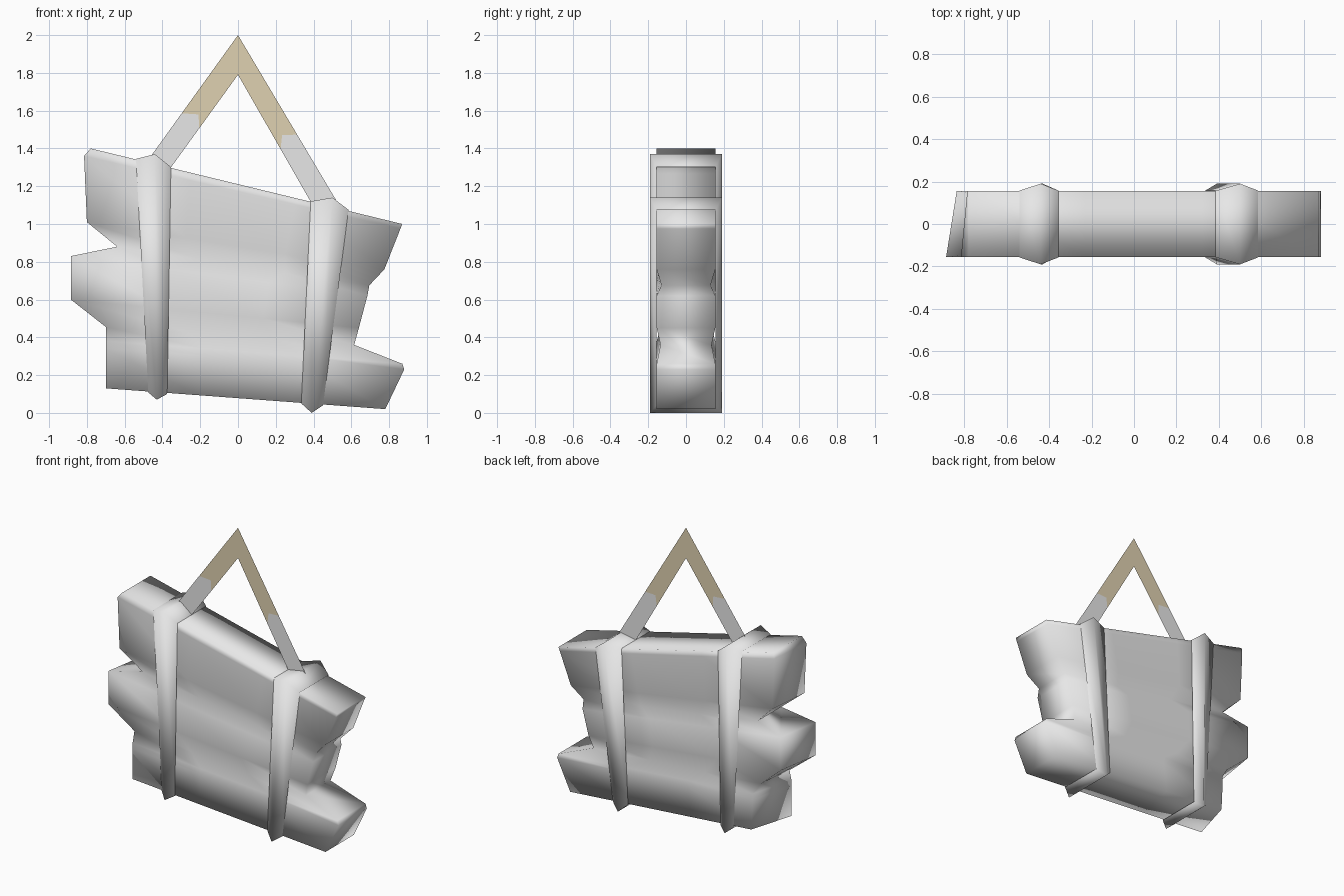
import bpy
import bmesh
from mathutils import Vector

cube = bpy.data.objects.get("Cube")
if cube:
    bpy.data.objects.remove(cube, do_unlink=True)


def material(name, color):
    mat = bpy.data.materials.new(name)
    mat.use_nodes = True
    mat.diffuse_color = color
    mat.node_tree.nodes["Principled BSDF"].inputs["Base Color"].default_value = color
    return mat


GREY = material("plain_grey", (0.8, 0.8, 0.8, 1))
TAN = material("rope_tan", (0.74, 0.64, 0.44, 1))


def add_object(name, bm, mat, smooth=True):
    bmesh.ops.recalc_face_normals(bm, faces=bm.faces[:])
    for f in bm.faces:
        f.smooth = smooth
    mesh = bpy.data.meshes.new(name)
    bm.to_mesh(mesh)
    bm.free()
    mesh.materials.append(mat)
    obj = bpy.data.objects.new(name, mesh)
    bpy.context.collection.objects.link(obj)
    return obj


def bridge(bm, ring_a, ring_b, closed=True):
    n = len(ring_a)
    for i in range(n if closed else n - 1):
        j = (i + 1) % n
        bm.faces.new((ring_a[i], ring_a[j], ring_b[j], ring_b[i]))


# Board of three fused planks: each row is left x, left z, right x, right z,
# half depth, and how far the left end slants in toward the back
ROWS = [
    (-0.78, 1.40, 0.87, 1.00, 0.155, 0.0),
    (-0.815, 1.36, 0.86, 0.975, 0.155, 0.03),
    (-0.80, 1.01, 0.775, 0.76, 0.155, 0.03),
    (-0.64, 0.88, 0.695, 0.675, 0.13, 0.0),
    (-0.885, 0.83, 0.685, 0.62, 0.155, 0.05),
    (-0.885, 0.60, 0.64, 0.45, 0.155, 0.05),
    (-0.70, 0.455, 0.615, 0.36, 0.135, 0.03),
    (-0.70, 0.38, 0.87, 0.26, 0.155, 0.08),
    (-0.70, 0.34, 0.88, 0.23, 0.155, 0.08),
    (-0.70, 0.13, 0.78, 0.02, 0.155, 0.09),
]
SEGMENTS = 3


def board_ring(bm, t):
    front, back = [], []
    for lx, lz, rx, rz, depth, slant in ROWS:
        z = lz + (rz - lz) * t
        front.append(bm.verts.new((lx + (rx - lx) * t, -depth, z)))
        start = lx + slant
        back.append(bm.verts.new((start + (rx - start) * t, depth, z)))
    return front, back


bm = bmesh.new()
rings = [board_ring(bm, s / SEGMENTS) for s in range(SEGMENTS + 1)]
for (fa, ba), (fb, bb) in zip(rings, rings[1:]):
    bridge(bm, fa + ba[::-1], fb + bb[::-1])
for front, back in (rings[0], rings[-1]):
    bridge(bm, front, back, closed=False)
add_object("plank_board", bm, GREY)


# Straps: a ridged band wrapped around the board
def strap(name, top, bottom):
    bm = bmesh.new()
    depths = (0.157, 0.19, 0.157)
    corners = []
    for side, profile in ((-1, top), (-1, bottom), (1, bottom), (1, top)):
        corners.append([bm.verts.new((x, side * d, z))
                        for (x, z), d in zip(profile, depths)])
    for i in range(4):
        bridge(bm, corners[i], corners[(i + 1) % 4], closed=False)
    add_object(name, bm, GREY)


strap("right_strap",
      ((-0.54, 1.345), (-0.44, 1.37), (-0.355, 1.302)),
      ((-0.475, 0.108), (-0.43, 0.07), (-0.375, 0.10)))
strap("left_strap",
      ((0.385, 1.12), (0.50, 1.14), (0.585, 1.075)),
      ((0.335, 0.05), (0.39, 0.0), (0.45, 0.04)))


# Hanging rope: flat sheets in the middle of the board
def sheet(name, points, mat):
    bm = bmesh.new()
    bm.faces.new([bm.verts.new((x, 0, z)) for x, z in points])
    bmesh.ops.triangulate(bm, faces=bm.faces[:])
    add_object(name, bm, mat, smooth=False)


APEX, CROTCH = Vector((0, 2.0)), Vector((0, 1.79))


def rope_half(side, outer_end, inner_end, outer_t, inner_t, tip):
    outer_end, inner_end = Vector(outer_end), Vector(inner_end)
    cut_out = APEX.lerp(outer_end, outer_t)
    cut_in = CROTCH.lerp(inner_end, inner_t)
    tip = Vector(tip)
    # The joint is a rounded tab
    joint = [cut_out, tip.lerp(cut_out, 0.35), tip.lerp(cut_out, 0.1),
             tip.lerp(cut_in, 0.12), tip.lerp(cut_in, 0.4), cut_in]
    sheet(side + "_rope", [CROTCH, APEX] + joint, TAN)
    sheet(side + "_rope_end", joint + [inner_end, outer_end], GREY)


rope_half("right", (-0.475, 1.34), (-0.362, 1.29), 0.627, 0.566, (-0.21, 1.59))
rope_half("left", (0.535, 1.10), (0.395, 1.10), 0.585, 0.57, (0.235, 1.48))
